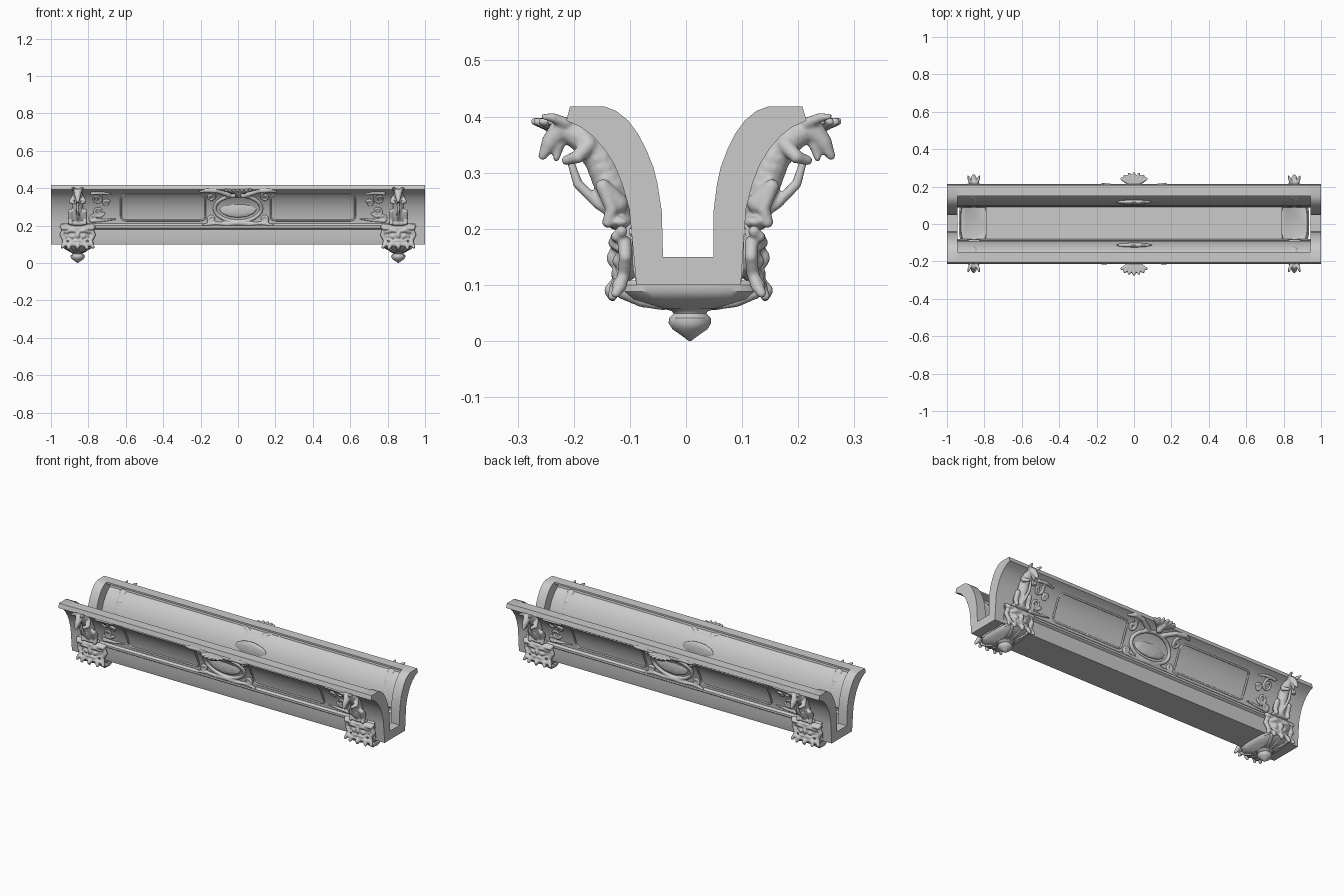
import bpy, bmesh, math
from mathutils import Vector, Matrix

if "Cube" in bpy.data.objects:
    bpy.data.objects.remove(bpy.data.objects["Cube"])

# half cross-section (y, z): concave outer wall, thick inner wall
OUTER = [(.093, .1), (.099, .13), (.1, .18), (.112, .188), (.112, .2), (.102, .21), (.104, .235),
         (.116, .28), (.13, .315), (.148, .343), (.166, .364), (.188, .381), (.214, .393)]
INNER = [(.146, .418), (.125, .41), (.104, .393), (.087, .37), (.073, .343), (.06, .31),
         (.053, .28), (.046, .23), (.045, .15)]
END_OUTER = [(.093, .1), (.102, .21)] + OUTER[6:]
POST_X = .857


def shift(z):
    return .006 * max(0, 1 - z / .45)


def wall_y(z):
    for (y0, z0), (y1, z1) in zip(OUTER, OUTER[1:]):
        if z <= z1:
            return y0 + (y1 - y0) * max(0, z - z0) / (z1 - z0)
    return OUTER[-1][0]


def finish(name, bm, angle=30):
    bmesh.ops.recalc_face_normals(bm, faces=bm.faces)
    me = bpy.data.meshes.new(name)
    bm.to_mesh(me)
    bm.free()
    ob = bpy.data.objects.new(name, me)
    bpy.context.collection.objects.link(ob)
    if angle:
        bpy.ops.object.select_all(action='DESELECT')
        ob.select_set(True)
        bpy.context.view_layer.objects.active = ob
        bpy.ops.object.shade_smooth_by_angle(angle=math.radians(angle))
    return ob


def extrude_x(name, profile, x0, x1):
    bm = bmesh.new()
    vs = [bm.verts.new((x0, y + shift(z), z)) for y, z in profile]
    f = bm.faces.new(vs)
    r = bmesh.ops.extrude_face_region(bm, geom=[f])
    bmesh.ops.translate(bm, vec=(x1 - x0, 0, 0),
                        verts=[v for v in r['geom'] if isinstance(v, bmesh.types.BMVert)])
    return finish(name, bm)


def loft(name, sections, cx, power):
    # stacked superellipse rings: (half x, half y, z)
    bm, rings, n = bmesh.new(), [], 48
    for hx, hy, z in sections:
        ring = []
        for i in range(n):
            c, s = math.cos(2 * math.pi * i / n), math.sin(2 * math.pi * i / n)
            ring.append(bm.verts.new((cx + hx * math.copysign(abs(c) ** power, c),
                                      .007 + hy * math.copysign(abs(s) ** power, s), z)))
        rings.append(ring)
    for a, b in zip(rings, rings[1:]):
        for i in range(n):
            bm.faces.new((a[i], a[(i + 1) % n], b[(i + 1) % n], b[i]))
    bm.faces.new(rings[0])
    bm.faces.new(rings[-1])
    return finish(name, bm, 40)


class Clay:
    """Sculpted part: overlapping balls fused by a voxel remesh; y is mirrored by side."""
    def __init__(self, cx, side):
        self.bm, self.cx, self.side = bmesh.new(), cx, side

    def blob(self, x, y, z, rx, ry, rz):
        m = (Matrix.Translation((self.cx + x, self.side * y + shift(z), z))
             @ Matrix.Diagonal((rx, ry, rz, 1)))
        bmesh.ops.create_icosphere(self.bm, subdivisions=2, radius=1, matrix=m)

    def limb(self, pts, both=False):
        for sx in ((1, -1) if both else (1,)):
            for a, b in zip(pts, pts[1:]):
                d = (Vector(a[:3]) - Vector(b[:3])).length
                n = max(1, math.ceil(d / (min(a[3], b[3]) * .7)))
                for i in range(n + 1):
                    x, y, z, r = [p + (q - p) * i / n for p, q in zip(a, b)]
                    self.blob(sx * x, y, z, r, r, r)

    def relief(self, pts, both=False):
        # (x, z, radius) strokes laid on the curved wall
        self.limb([(x, wall_y(z) + r * .3, z, r) for x, z, r in pts], both)

    def done(self, name, voxel):
        ob = finish(name, self.bm, 0)
        m = ob.modifiers.new('fuse', 'REMESH')
        m.mode, m.voxel_size, m.use_smooth_shade = 'VOXEL', voxel, True
        s = ob.modifiers.new('soften', 'SMOOTH')
        s.factor, s.iterations = .5, 2


def spiral(cx, cz, r, turns, a0, w, flip=1):
    n = 14
    return [(cx + flip * r * (1 - .75 * i / n) * math.cos(a0 + turns * 2 * math.pi * i / n),
             cz + r * (1 - .75 * i / n) * math.sin(a0 + turns * 2 * math.pi * i / n),
             w * (1 - .3 * i / n)) for i in range(n + 1)]


# thick U-shaped end frames
half = END_OUTER + [(.207, .418)] + INNER
u_profile = half + [(-y, z) for y, z in reversed(half)]
for s in (-1, 1):
    extrude_x('end_frame', u_profile, s * .945, s)

# thin carved walls, top rims and floor between the frames
skin = [(y - .009, z) for y, z in reversed(OUTER[:-1])]
wall = OUTER + [(.207, .418), (.15, .418), (.15, .408), (.182, .398)] + skin
for s in (-1, 1):
    extrude_x('side_wall', [(s * y, z) for y, z in wall], -.945, .945)
extrude_x('floor', [(-.093, .1), (.093, .1), (.093, .109), (-.093, .109)], -.79, .79)


def panel_bead(side, sx):
    # raised outline of each long wall panel
    cu = bpy.data.curves.new('panel_bead', 'CURVE')
    cu.dimensions, cu.bevel_depth, cu.bevel_resolution = '3D', .005, 2
    pts = []
    for px, pz, a0 in ((.6, .345, 0), (.2, .345, 90), (.2, .25, 180), (.6, .25, 270)):
        for k in range(5):
            a = math.radians(a0 + k * 22.5)
            pts.append((px + .025 * math.cos(a), pz + .022 * math.sin(a)))
    sp = cu.splines.new('POLY')
    sp.points.add(len(pts) - 1)
    for p, (x, z) in zip(sp.points, pts):
        p.co = (sx * x, side * wall_y(z) + shift(z), z, 1)
    sp.use_cyclic_u = True
    bpy.context.collection.objects.link(bpy.data.objects.new('panel_bead', cu))


for side in (-1, 1):
    # central cartouche: oval shield, scrolled border and projecting shell crest
    c = Clay(0, side)
    c.blob(0, wall_y(.29) - .004, .29, .105, .016, .05)
    oval = [(.125 * math.cos(a), .292 + .07 * math.sin(a), .011)
            for a in [i * math.pi / 12 for i in range(25)]]
    c.relief(oval)
    c.relief([(.05, .365, .014), (.11, .385, .013), (.165, .388, .013), (.2, .383, .008)], True)
    c.relief(spiral(.145, .355, .024, 1.2, 1.5, .009), True)
    c.relief(spiral(.14, .235, .022, 1.2, -1.5, .009), True)
    c.relief([(0, .215, .016), (.06, .208, .011), (.12, .212, .01), (.185, .204, .007)], True)
    for i in range(-3, 4):
        a = i * .36
        c.limb([(0, .2, .38, .014), (.05 * math.sin(a), .215 + .03 * math.cos(a), .385, .012),
                (.075 * math.sin(a), .215 + .055 * math.cos(a), .391, .008)])
    c.limb([(0, .2, .365, .018), (0, .235, .375, .014)])
    c.done('central_cartouche', .0045)

    for sx in (-1, 1):
        panel_bead(side, sx)
        # leafy corner scrolls beside each figure
        c = Clay(0, side)
        for x, z, r, a0, f in ((.755, .345, .03, 1.5, 1), (.745, .275, .03, 3.5, 1),
                               (.705, .32, .018, .5, -1), (.775, .24, .02, -1.5, 1)):
            c.relief([(sx * p, q, w) for p, q, w in spiral(x, z, r, 1.3, a0, .008, f)])
        c.relief([(sx * .78, .372, .01), (sx * .73, .375, .009), (sx * .68, .368, .006)])
        c.relief([(sx * .78, .225, .01), (sx * .72, .228, .008), (sx * .655, .235, .005)])
        c.done('corner_scroll', .004)

        # crouching beast climbing the wall
        c = Clay(sx * POST_X, side)
        c.limb([(0, .125, .235, .026), (0, .135, .275, .031), (0, .155, .325, .03),
                (0, .185, .362, .028), (0, .215, .376, .02)])
        c.limb([(0, .225, .376, .021), (0, .243, .355, .016), (0, .257, .33, .008)])
        c.limb([(0, .228, .35, .011), (0, .233, .325, .006)])
        c.limb([(.014, .215, .388, .011), (.024, .238, .398, .009), (.03, .255, .4, .005)], True)
        c.limb([(.02, .175, .35, .016), (.034, .195, .328, .012), (.022, .215, .322, .009)], True)
        c.limb([(.026, .125, .245, .02), (.038, .15, .275, .014), (.04, .135, .235, .012),
                (.038, .142, .212, .011)], True)
        c.limb([(0, .208, .322, .007), (0, .195, .28, .009), (0, .16, .245, .01), (0, .122, .222, .012)])
        c.blob(0, .12, .212, .055, .026, .016)
        c.done('beast_figure', .0037)

        # pedestal with a grotesque mask below the beast
        c = Clay(sx * POST_X, side)
        c.limb([(-.085, .118, .195, .011), (.085, .118, .195, .011)])
        c.limb([(-.08, .128, .186, .01), (.08, .128, .186, .01)])
        c.blob(0, .108, .15, .07, .024, .045)
        c.blob(0, .13, .148, .012, .016, .02)
        c.limb([(.008, .13, .17, .009), (.035, .132, .175, .011), (.058, .122, .165, .008)], True)
        c.blob(-.028, .124, .142, .016, .012, .012)
        c.blob(.028, .124, .142, .016, .012, .012)
        c.limb([(.0, .13, .12, .009), (.03, .127, .117, .008), (.05, .118, .126, .007)], True)
        c.limb([(.075, .113, .175, .013), (.085, .112, .15, .012), (.068, .115, .12, .012),
                (.075, .122, .098, .012), (.082, .13, .085, .009)], True)
        c.limb([(0, .122, .108, .014), (0, .138, .09, .013), (0, .136, .078, .008)])
        c.limb([(-.07, .125, .1, .012), (.07, .125, .1, .012)])
        c.limb([(.04, .128, .1, .012), (.05, .136, .08, .009)], True)
        c.done('mask_pedestal', .004)

# hollow brackets and turned pendants under each pair of pedestals
for sx in (-1, 1):
    cx = sx * POST_X
    loft('bracket', [(.068, .112, .1), (.072, .122, .108), (.08, .13, .1), (.08, .13, .088),
                     (.07, .115, .075), (.05, .08, .065), (.04, .052, .058), (.03, .04, .062),
                     (.04, .06, .075), (.062, .1, .085)][::1], cx, .6)
    loft('pendant', [(.03, .03, .07), (.04, .048, .064), (.04, .048, .058), (.03, .032, .053),
                     (.028, .029, .049), (.037, .037, .041), (.038, .038, .032),
                     (.031, .031, .021), (.014, .014, .009), (.002, .002, 0)], cx, 1)
    # ribs wrapping the bracket
    for side in (-1, 1):
        c = Clay(cx, side)
        for x in (0, .035, -.035):
            c.limb([(x * .6, .045, .062, .008), (x, .085, .07, .01), (x * 1.4, .12, .086, .011)])
        c.done('bracket_rib', .004)
